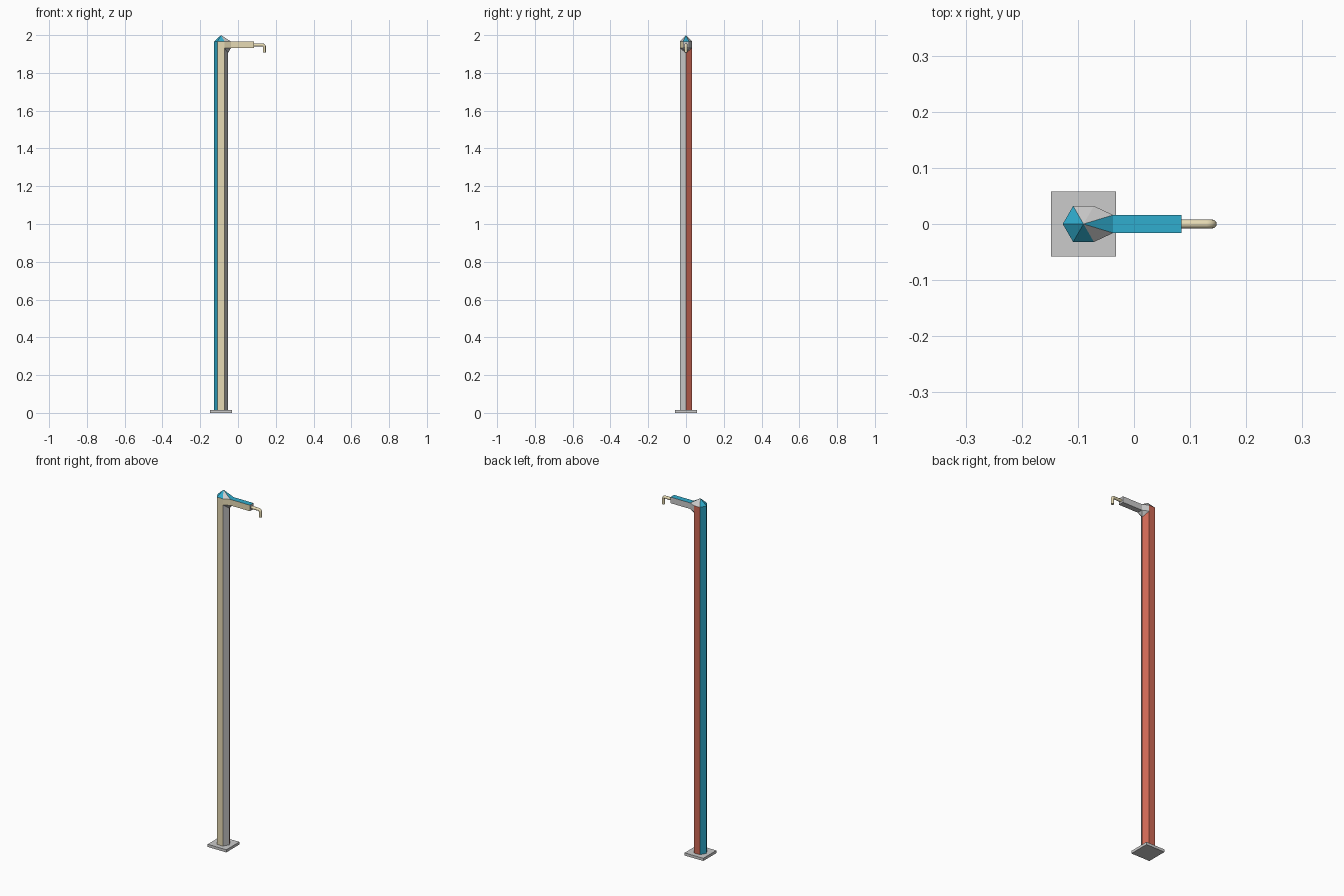
import bpy, bmesh, math

if "Cube" in bpy.data.objects:
    bpy.data.objects.remove(bpy.data.objects["Cube"])


def material(name, rgb):
    m = bpy.data.materials.new(name)
    m.diffuse_color = (*rgb, 1)
    m.use_nodes = True
    m.node_tree.nodes["Principled BSDF"].inputs["Base Color"].default_value = m.diffuse_color
    return m


GREY, BLUE, CREAM, RED = range(4)
mats = [material("grey", (0.6, 0.6, 0.6)), material("blue", (0.03, 0.42, 0.62)),
        material("cream", (0.8, 0.71, 0.46)), material("red", (0.62, 0.14, 0.09))]


def mesh_object(name, bm):
    bmesh.ops.recalc_face_normals(bm, faces=bm.faces[:])
    me = bpy.data.meshes.new(name)
    bm.to_mesh(me)
    bm.free()
    ob = bpy.data.objects.new(name, me)
    bpy.context.collection.objects.link(ob)
    return ob


def box(name, x0, x1, hy, z0, z1):
    bm = bmesh.new()
    bmesh.ops.create_cube(bm, size=1)
    for v in bm.verts:
        v.co = ((x0 + x1) / 2 + v.co.x * (x1 - x0), v.co.y * 2 * hy,
                (z0 + z1) / 2 + v.co.z * (z1 - z0))
    return mesh_object(name, bm)


CX, R = -0.09, 0.037          # post axis and radius
Z0, Z1 = 0.015, 1.966         # post foot and shoulder
ARM_X, ARM_Y, ARM_Z = -0.037, 0.016, 1.932

# Foot plate
box("foot_plate", CX - 0.058, CX + 0.058, 0.058, 0, Z0)

# Hexagonal post flowing into the arm socket and pointed cap
bm = bmesh.new()


def ring_vert(i, z):
    a = math.radians(60 * i)
    return bm.verts.new((CX + R * math.cos(a), R * math.sin(a), z))


def face(colour, *verts):
    bm.faces.new(verts).material_index = colour


foot = [ring_vert(i, Z0) for i in range(6)]
top = [ring_vert(i, 1.905 if i == 0 else Z1) for i in range(6)]
mid = {i: ring_vert(i, ARM_Z) for i in (1, 5)}
hi = {i: bm.verts.new((ARM_X, s * ARM_Y, Z1)) for i, s in ((1, 1), (5, -1))}
lo = {i: bm.verts.new((ARM_X, s * ARM_Y, ARM_Z)) for i, s in ((1, 1), (5, -1))}
apex = bm.verts.new((CX, 0, 2.0))
# post sides
face(RED, foot[0], foot[1], mid[1], top[0])
face(RED, foot[1], foot[2], top[2], top[1], mid[1])
face(BLUE, foot[2], foot[3], top[3], top[2])
face(BLUE, foot[3], foot[4], top[4], top[3])
face(CREAM, foot[4], foot[5], mid[5], top[5], top[4])
face(GREY, foot[5], foot[0], top[0], mid[5])
face(GREY, *foot)
# socket sides and underside
for i, colour in ((1, GREY), (5, CREAM)):
    face(colour, mid[i], lo[i], hi[i], top[i])
    face(GREY, mid[i], top[0], lo[i])
    face(GREY, top[i], hi[i], apex)
face(GREY, lo[1], lo[5], top[0])
face(GREY, lo[1], lo[5], hi[5], hi[1])
# cap
face(BLUE, hi[1], hi[5], apex)
for i, colour in ((1, GREY), (2, BLUE), (3, BLUE), (4, BLUE)):
    face(colour, top[i], top[i + 1], apex)
post = mesh_object("post", bm)
for m in mats:
    post.data.materials.append(m)

# Arm: cream front, blue top, grey elsewhere
arm = box("arm", ARM_X, 0.085, ARM_Y, ARM_Z, Z1)
for m in mats:
    arm.data.materials.append(m)
for p in arm.data.polygons:
    p.material_index = BLUE if p.normal.z > 0.5 else CREAM if p.normal.y < -0.5 else GREY

# Bent spout pipe
cu = bpy.data.curves.new("spout", "CURVE")
cu.dimensions = "3D"
cu.bevel_depth = 0.008
cu.bevel_resolution = 4
cu.use_fill_caps = True
path = [(0.08, 1.948)]
for k in range(6):
    a = math.radians(90 - 18 * k)
    path.append((0.129 + 0.0105 * math.cos(a), 1.9375 + 0.0105 * math.sin(a)))
path.append((0.1395, 1.908))
sp = cu.splines.new("POLY")
sp.points.add(len(path) - 1)
for pt, (x, z) in zip(sp.points, path):
    pt.co = (x, 0, z, 1)
sp.use_smooth = True
cu.materials.append(mats[CREAM])
spout = bpy.data.objects.new("spout", cu)
bpy.context.collection.objects.link(spout)
bpy.context.view_layer.objects.active = spout
spout.select_set(True)
bpy.ops.object.convert(target="MESH")
bpy.ops.object.shade_smooth_by_angle(angle=math.radians(40))
